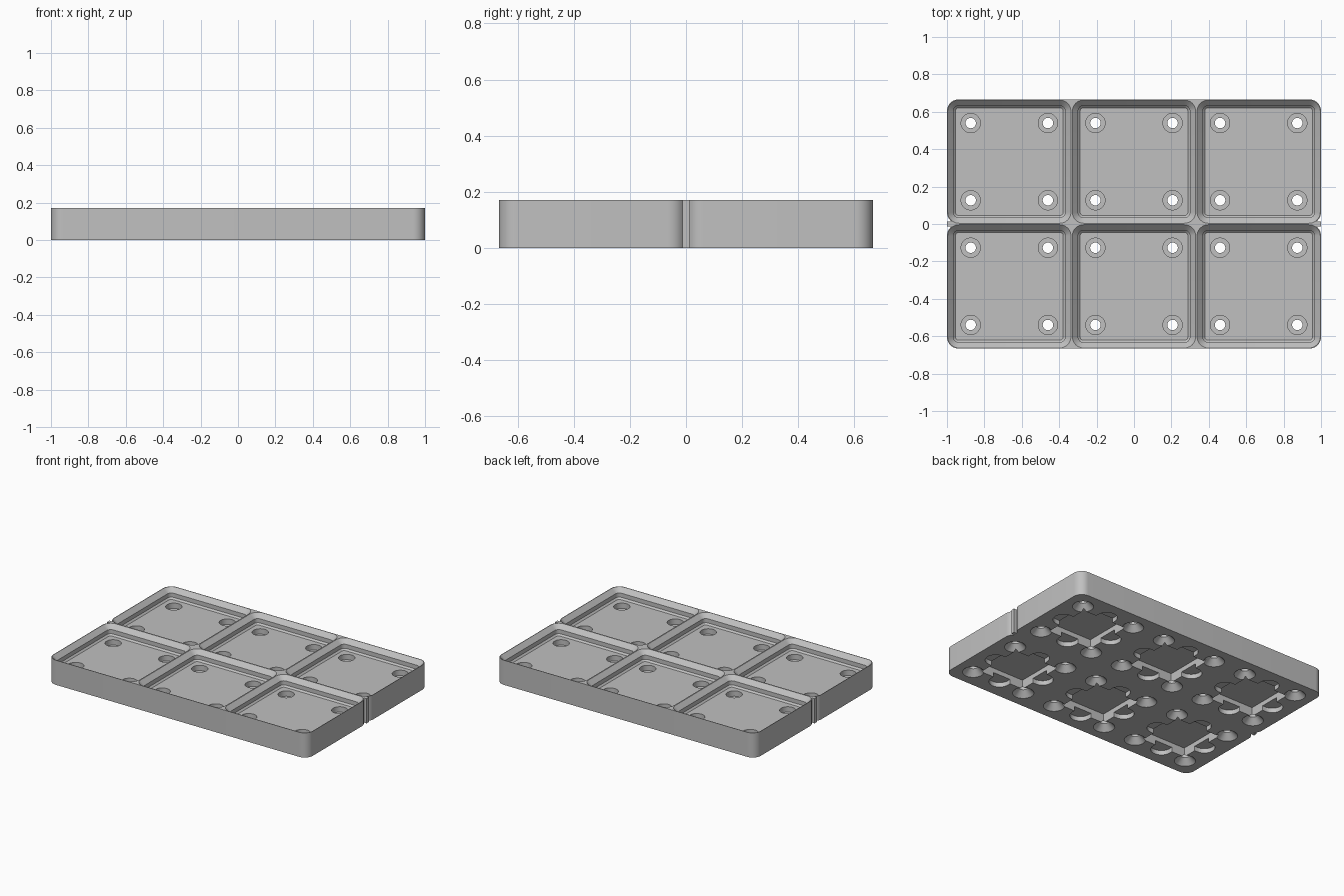
import bpy, bmesh, math
from mathutils import Matrix, Vector

U = 1 / 63            # one millimetre in scene units
PITCH = 42
FLOOR, TOP = 6.4, 10.8

if "Cube" in bpy.data.objects:
    bpy.data.objects.remove(bpy.data.objects["Cube"])

grey = bpy.data.materials.new("light grey")
grey.use_nodes = True
colour = (0.53, 0.53, 0.53, 1)
grey.diffuse_color = colour
grey.node_tree.nodes["Principled BSDF"].inputs["Base Color"].default_value = colour


def arc(cx, cy, r, a0, a1, n):
    """Points on an arc, angles in degrees."""
    angles = [math.radians(a0 + (a1 - a0) * i / n) for i in range(n + 1)]
    return [(cx + r * math.cos(a), cy + r * math.sin(a)) for a in angles]


def rounded_square(half, r, n=8):
    c = half - r
    return [p for k, (sx, sy) in enumerate([(1, 1), (-1, 1), (-1, -1), (1, -1)])
            for p in arc(sx * c, sy * c, r, 90 * k, 90 * k + 90, n)]


def circle(r, n=48):
    return arc(0, 0, r, 0, 360, n)[:-1]


def loft(bm, sections, place=Matrix()):
    """Closed solid through (outline, height) sections with equal point counts."""
    rings = [[bm.verts.new(place @ Vector((x, y, z))) for x, y in pts]
             for pts, z in sections]
    n = len(rings[0])
    for low, high in zip(rings, rings[1:]):
        for i in range(n):
            j = (i + 1) % n
            bm.faces.new((low[i], low[j], high[j], high[i]))
    bm.faces.new(rings[0][::-1])
    bm.faces.new(rings[-1])


def finish(name, bm):
    bmesh.ops.scale(bm, vec=(U, U, U), verts=bm.verts)
    bmesh.ops.recalc_face_normals(bm, faces=bm.faces)
    mesh = bpy.data.meshes.new(name)
    bm.to_mesh(mesh)
    bm.free()
    mesh.materials.append(grey)
    obj = bpy.data.objects.new(name, mesh)
    bpy.context.collection.objects.link(obj)
    return obj


# Plate body: rounded outline with a notch and a small tongue at both ends
W, D, R = 1.5 * PITCH, PITCH, 4
half = arc(W - R, R - D, R, -90, 0, 10)
half += arc(W - R, -R, R, 0, 53, 6) + [(W - 1.6, -0.8), (W, -0.8)]
half += [(W, 0.8), (W - 1.6, 0.8)] + arc(W - R, R, R, -53, 0, 6)
half += arc(W - R, D - R, R, 0, 90, 10)
outline = half + [(-x, -y) for x, y in half]
bm = bmesh.new()
loft(bm, [(outline, 0), (outline, TOP)])
plate = finish("tray_plate", bm)

# Cutters, repeated in each of the six cells
sockets, holes, recesses, lobes = (bmesh.new() for _ in range(4))
socket_profile = [(18.15, 1.15, FLOOR), (18.85, 1.85, FLOOR + 0.7),
                  (18.85, 1.85, FLOOR + 2.5), (20.75, 3.75, TOP),
                  (20.75, 3.75, TOP + 2)]
hole_profile = [(4.25, -1), (4.25, 0), (1.75, 2.5), (1.75, 4.05),
                (3.25, 4.05), (3.25, FLOOR + 1)]
lobe = arc(0, 12.125, 4.25, 0, 180, 24) + [(-4.25, 8), (4.25, 8)]
square = [(10.7, 10.7), (-10.7, 10.7), (-10.7, -10.7), (10.7, -10.7)]

for cx in (-PITCH, 0, PITCH):
    for cy in (-PITCH / 2, PITCH / 2):
        cell = Matrix.Translation((cx, cy, 0))
        # stepped socket on top
        loft(sockets, [(rounded_square(h, r), z) for h, r, z in socket_profile], cell)
        # square weight recess underneath
        loft(recesses, [(square, -1), (square, 4)], cell)
        for k in range(4):
            turn = cell @ Matrix.Rotation(k * math.pi / 2, 4, "Z")
            # rounded shallow lobes beside the recess
            loft(lobes, [(lobe, -1), (lobe, 2)], turn)
            # countersunk screw hole opening into a round pocket
            loft(holes, [(circle(r), z) for r, z in hole_profile],
                 turn @ Matrix.Translation((13, 13, 0)))

bpy.ops.object.select_all(action="DESELECT")
bpy.context.view_layer.objects.active = plate
plate.select_set(True)
for name, cutter_mesh in (("socket_cutter", sockets), ("hole_cutter", holes),
                          ("recess_cutter", recesses), ("lobe_cutter", lobes)):
    cutter = finish(name, cutter_mesh)
    cutter.hide_render = True
    mod = plate.modifiers.new(name, "BOOLEAN")
    mod.operation = "DIFFERENCE"
    mod.solver = "EXACT"
    mod.object = cutter
    bpy.ops.object.modifier_apply(modifier=mod.name)
    bpy.data.objects.remove(cutter)

bpy.ops.object.shade_smooth_by_angle(angle=math.radians(30))
